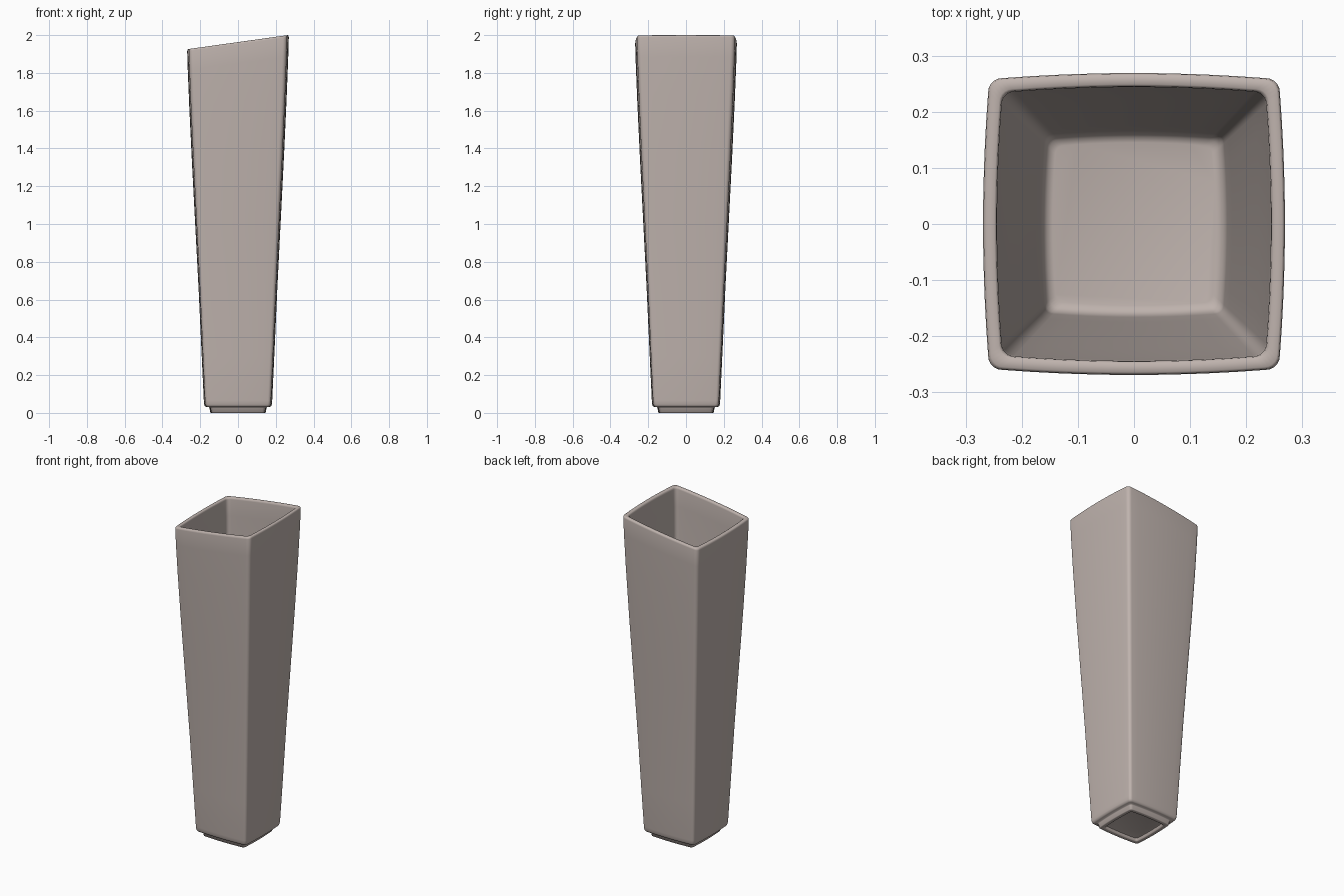
import bpy, bmesh, math

if "Cube" in bpy.data.objects:
    bpy.data.objects.remove(bpy.data.objects["Cube"])


def section(half, radius, bulge):
    """Rounded square outline whose sides bow gently outwards."""
    quarter = []
    c = half - bulge - radius
    for i in range(1, 10):                       # right-hand side
        y = -c + 2 * c * i / 10
        quarter.append((half - bulge + bulge * (1 - (y / c) ** 2), y))
    for i in range(6):                           # rounded corner
        a = math.radians(90 * i / 5)
        quarter.append((c + radius * math.cos(a), c + radius * math.sin(a)))
    pts = []
    for q in range(4):
        for x, y in quarter:
            for _ in range(q):
                x, y = -y, x
            pts.append((x, y))
    return pts


# Profile (half width, height): underside recess, foot, outer wall, rim, inner wall, floor
profile = [
    (0.112, 0.018), (0.118, 0.016), (0.122, 0.003), (0.126, 0.0),
    (0.143, 0.0), (0.147, 0.003), (0.151, 0.026), (0.154, 0.030),
    (0.168, 0.031), (0.175, 0.035), (0.179, 0.045), (0.181, 0.065),
    (0.192, 0.30), (0.208, 0.65), (0.226, 1.00), (0.244, 1.35),
    (0.258, 1.65), (0.266, 1.85), (0.269, 1.952), (0.2675, 1.960),
    (0.264, 1.963), (0.249, 1.963), (0.2455, 1.960), (0.244, 1.952),
    (0.242, 1.85), (0.236, 1.65), (0.223, 1.35), (0.206, 1.00),
    (0.190, 0.65), (0.175, 0.30), (0.166, 0.10), (0.163, 0.075),
    (0.155, 0.063), (0.145, 0.060),
]

bm = bmesh.new()
rings = []
for half, z in profile:
    ring = []
    tilt = 0.14 * max(0.0, (z - 0.3) / 1.66)     # slanted mouth
    for x, y in section(half, 0.075 * half + 0.004, 0.034 * half):
        ring.append(bm.verts.new((x, y, z + tilt * x)))
    rings.append(ring)

n = len(rings[0])
for a, b in zip(rings, rings[1:]):
    for i in range(n):
        j = (i + 1) % n
        bm.faces.new((a[i], a[j], b[j], b[i]))
bm.faces.new(list(reversed(rings[0])))           # recessed underside
bm.faces.new(rings[-1])                          # inside floor
bmesh.ops.recalc_face_normals(bm, faces=bm.faces)

mesh = bpy.data.meshes.new("square_vase")
bm.to_mesh(mesh)
bm.free()
vase = bpy.data.objects.new("square_vase", mesh)
bpy.context.collection.objects.link(vase)

# Warm grey ceramic
mat = bpy.data.materials.new("warm_grey_ceramic")
mat.diffuse_color = (0.52, 0.45, 0.42, 1.0)
mat.use_nodes = True
mat.node_tree.nodes["Principled BSDF"].inputs["Base Color"].default_value = mat.diffuse_color
mesh.materials.append(mat)

bpy.context.view_layer.objects.active = vase
vase.select_set(True)
bpy.ops.object.shade_smooth_by_angle(angle=math.radians(50))
